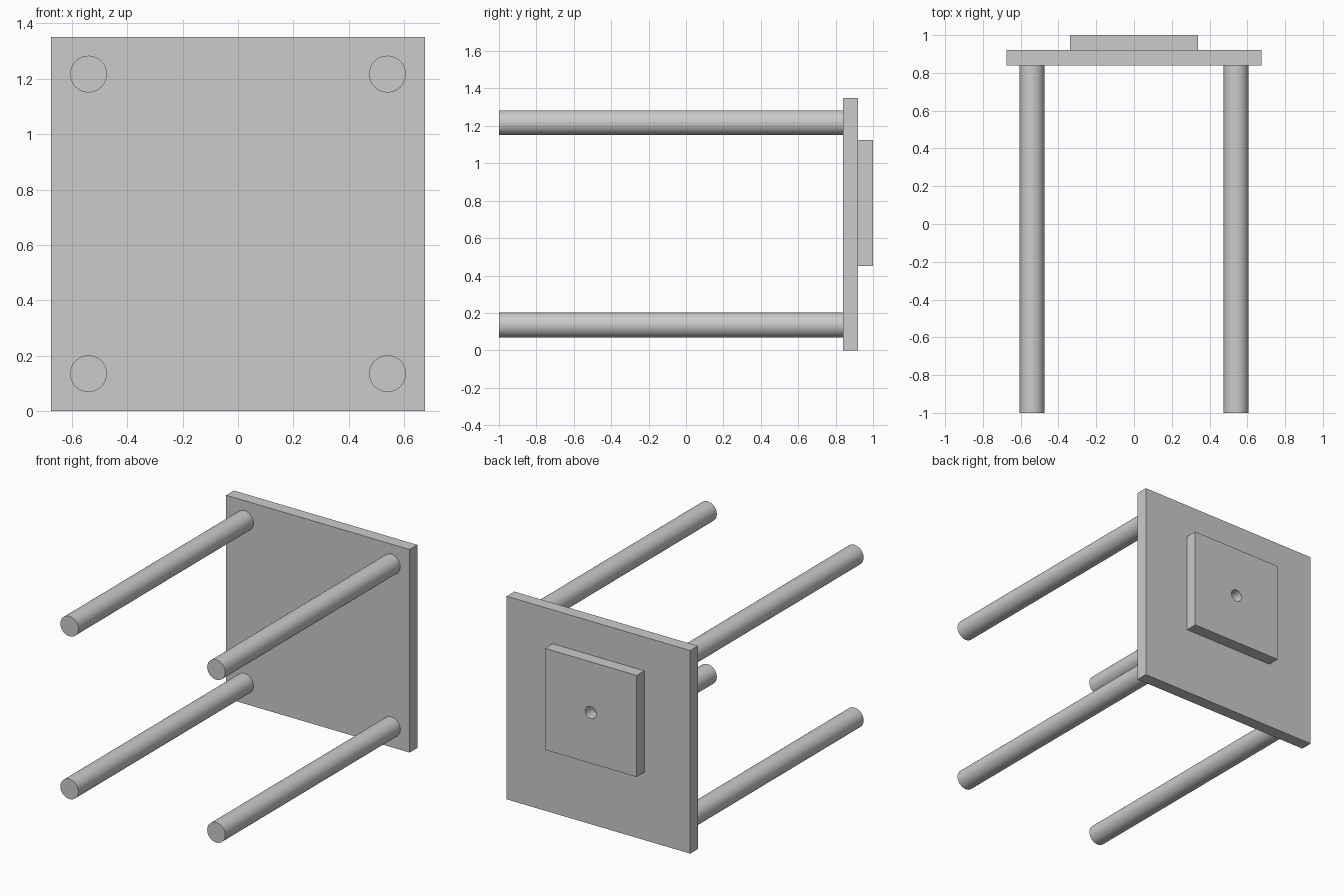
import bpy
from math import radians

cube = bpy.data.objects.get("Cube")
if cube:
    bpy.data.objects.remove(cube, do_unlink=True)

grey = bpy.data.materials.new("plain grey")
grey.use_nodes = True
colour = (0.6, 0.6, 0.6, 1)
grey.diffuse_color = colour
grey.node_tree.nodes["Principled BSDF"].inputs["Base Color"].default_value = colour

PLATE_FRONT, PLATE_BACK = 0.839, 0.92
MID_X = 0


def finish(name):
    obj = bpy.context.object
    obj.name = name
    obj.data.materials.append(grey)
    return obj


def slab(name, half, z0, z1, y0, y1):
    bpy.ops.mesh.primitive_cube_add(size=1, location=(MID_X, (y0 + y1) / 2, (z0 + z1) / 2))
    bpy.context.object.scale = (2 * half, y1 - y0, z1 - z0)
    bpy.ops.object.transform_apply(location=False, rotation=False, scale=True)
    return finish(name)


def rod(name, x, z, radius, y0, y1):
    bpy.ops.mesh.primitive_cylinder_add(
        vertices=32, radius=radius, depth=y1 - y0,
        location=(x, (y0 + y1) / 2, z), rotation=(radians(90), 0, 0))
    bpy.ops.object.shade_smooth_by_angle(angle=radians(30))
    return finish(name)


# Square main plate and the smaller raised pad behind it
slab("main_plate", 0.675, 0, 1.35, PLATE_FRONT, PLATE_BACK)
pad = slab("back_pad", 0.3375, 0.45, 1.125, PLATE_BACK, 1)

# Four long round legs near the plate corners
for side, x in (("left", 0.54), ("right", -0.54)):
    for level, z in (("lower", 0.135), ("upper", 1.217)):
        rod(f"{level}_{side}_leg", x, z, 0.0665, -1, PLATE_FRONT)

# Small round hole through the middle of the pad
cutter = rod("hole_cutter", MID_X, 0.7875, 0.04, 0.9, 1.1)
cutter.hide_render = True
cutter.hide_set(True)
hole = pad.modifiers.new("hole", "BOOLEAN")
hole.operation = "DIFFERENCE"
hole.solver = "EXACT"
hole.object = cutter
